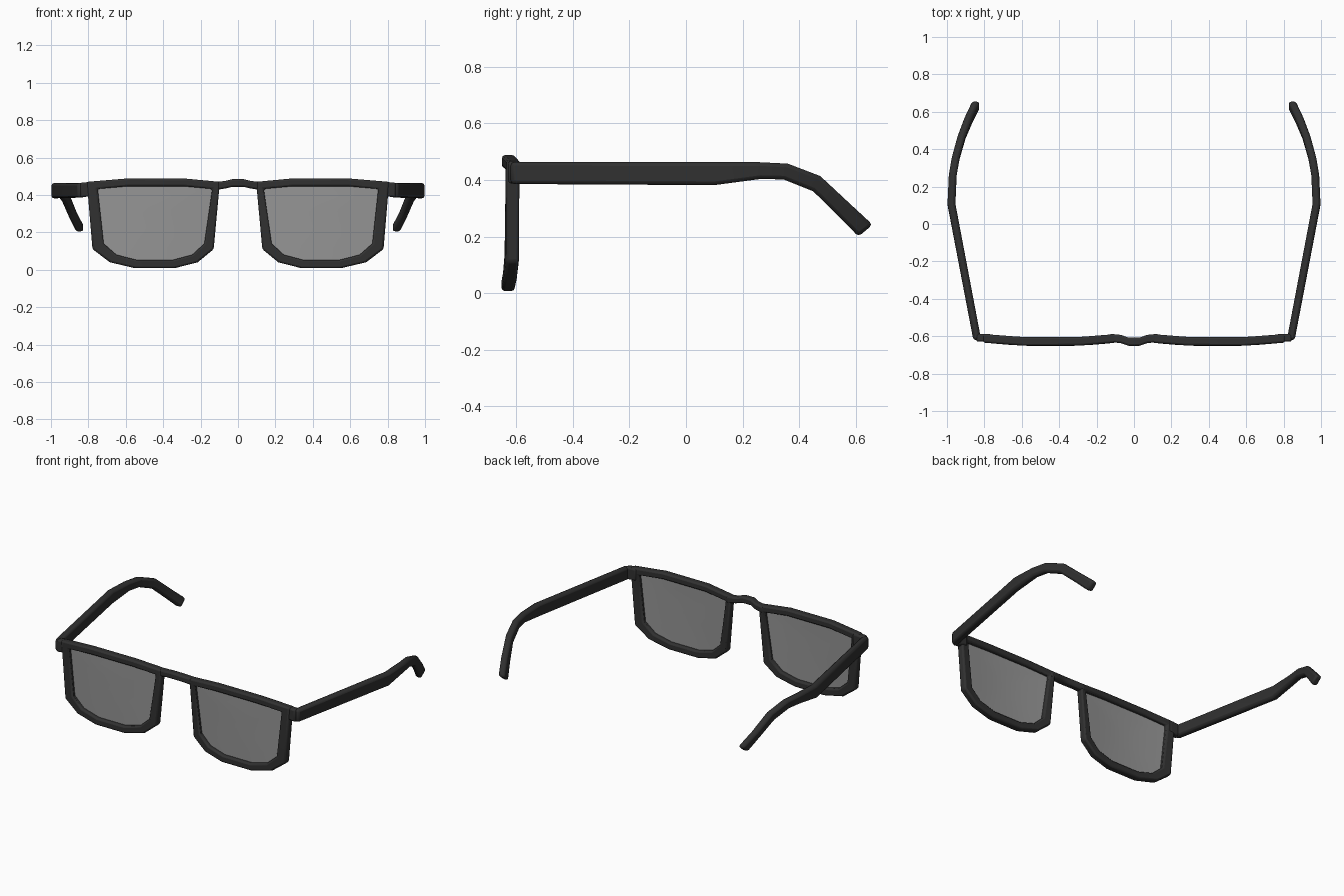
import bpy, bmesh, math
from mathutils import Vector

if "Cube" in bpy.data.objects:
    bpy.data.objects.remove(bpy.data.objects["Cube"])


def material(name, color):
    m = bpy.data.materials.new(name)
    m.diffuse_color = color
    m.use_nodes = True
    m.node_tree.nodes["Principled BSDF"].inputs["Base Color"].default_value = m.diffuse_color
    return m


DARK = material("dark_plastic", (0.03, 0.03, 0.03, 1))
GLASS = material("tinted_glass", (0.3, 0.3, 0.3, 0.5))


def finish(name, bm, mat, bevel=0.0, mirror=True):
    bmesh.ops.recalc_face_normals(bm, faces=bm.faces)
    me = bpy.data.meshes.new(name)
    bm.to_mesh(me)
    bm.free()
    me.materials.append(mat)
    ob = bpy.data.objects.new(name, me)
    bpy.context.collection.objects.link(ob)
    bpy.ops.object.select_all(action='DESELECT')
    ob.select_set(True)
    bpy.context.view_layer.objects.active = ob
    bpy.ops.object.shade_smooth_by_angle(angle=math.radians(35))
    if bevel:
        b = ob.modifiers.new("bevel", 'BEVEL')
        b.width, b.segments = bevel, 2
        b.limit_method, b.angle_limit = 'ANGLE', math.radians(45)
    if mirror:
        m = ob.modifiers.new("mirror", 'MIRROR')
        m.use_mirror_merge = False
    return ob


def loft(sections, closed=False):
    """Skin a row of equal cross-sections, capped unless closed."""
    bm = bmesh.new()
    rings = [[bm.verts.new(p) for p in s] for s in sections]
    pairs = list(zip(rings, rings[1:]))
    if closed:
        pairs.append((rings[-1], rings[0]))
    n = len(rings[0])
    for a, b in pairs:
        for i in range(n):
            j = (i + 1) % n
            bm.faces.new((a[i], a[j], b[j], b[i]))
    if not closed:
        bm.faces.new(rings[0])
        bm.faces.new(rings[-1])
    return bm


def curve_y(x):
    """Gentle forward bow of each lens."""
    return -0.611 - 0.02 * max(0, 1 - ((x - 0.445) / 0.35) ** 2)


# Lens rims: matching outer and inner outlines (x, z)
outer = [(0.097, 0.47), (0.29, 0.488), (0.59, 0.488), (0.808, 0.47), (0.778, 0.11),
         (0.685, 0.04), (0.55, 0.008), (0.34, 0.008), (0.215, 0.04), (0.13, 0.11)]
inner = [(0.138, 0.432), (0.29, 0.446), (0.59, 0.446), (0.75, 0.432), (0.718, 0.14),
         (0.65, 0.08), (0.54, 0.052), (0.35, 0.052), (0.245, 0.08), (0.18, 0.14)]
h = 0.023
rim = []
for (ox, oz), (ix, iz) in zip(outer, inner):
    yo, yi = curve_y(ox), curve_y(ix)
    rim.append([(ox, yo - h, oz), (ox, yo + h, oz), (ix, yi + h, iz), (ix, yi - h, iz)])
finish("lens_rims", loft(rim, closed=True), DARK, 0.01)

# Lenses: bowed sheets set into the rims
bm = bmesh.new()
c = Vector((0.446, 0.27))
rings = []
for k in (1.03, 0.7, 0.35):
    pts = [c + (Vector(p) - c) * k for p in inner]
    rings.append([bm.verts.new((p.x, curve_y(p.x), p.y)) for p in pts])
mid = bm.verts.new((c.x, curve_y(c.x), c.y))
for i in range(len(inner)):
    j = (i + 1) % len(inner)
    for a, b in zip(rings, rings[1:]):
        bm.faces.new((a[i], a[j], b[j], b[i]))
    bm.faces.new((rings[-1][i], rings[-1][j], mid))
finish("lenses", bm, GLASS)

# Nose bridge: shallow arch (x, y, z low, z high)
half = [(0.13, -0.609, 0.425, 0.47), (0.07, -0.615, 0.434, 0.474), (0.03, -0.629, 0.443, 0.484)]
arch = half + [(-x, y, a, b) for x, y, a, b in reversed(half)]
bridge = [[(x, y - 0.022, a), (x, y + 0.022, a), (x, y + 0.022, b), (x, y - 0.022, b)]
          for x, y, a, b in arch]
finish("nose_bridge", loft(bridge), DARK, 0.01, mirror=False)

# End pieces joining rims to temples
ends = [[(x, -0.629, a), (x, -0.587, a), (x, -0.587, b), (x, -0.629, b)]
        for x, a, b in [(0.765, 0.395, 0.47), (0.843, 0.387, 0.466)]]
finish("end_pieces", loft(ends), DARK, 0.01)

# Temples: x, top edge (y, z), bottom edge (y, z)
path = [(0.838, -0.62, 0.464, -0.62, 0.386), (0.976, 0.11, 0.463, 0.10, 0.382),
        (0.969, 0.26, 0.463, 0.265, 0.404), (0.953, 0.36, 0.458, 0.345, 0.402),
        (0.922, 0.475, 0.414, 0.45, 0.36), (0.885, 0.578, 0.318, 0.532, 0.28),
        (0.846, 0.66, 0.242, 0.61, 0.2)]
t = 0.021
temple = [[(x - t, yt, zt), (x + t, yt, zt), (x + t, yb, zb), (x - t, yb, zb)]
          for x, yt, zt, yb, zb in path]
finish("temples", loft(temple), DARK, 0.013)
